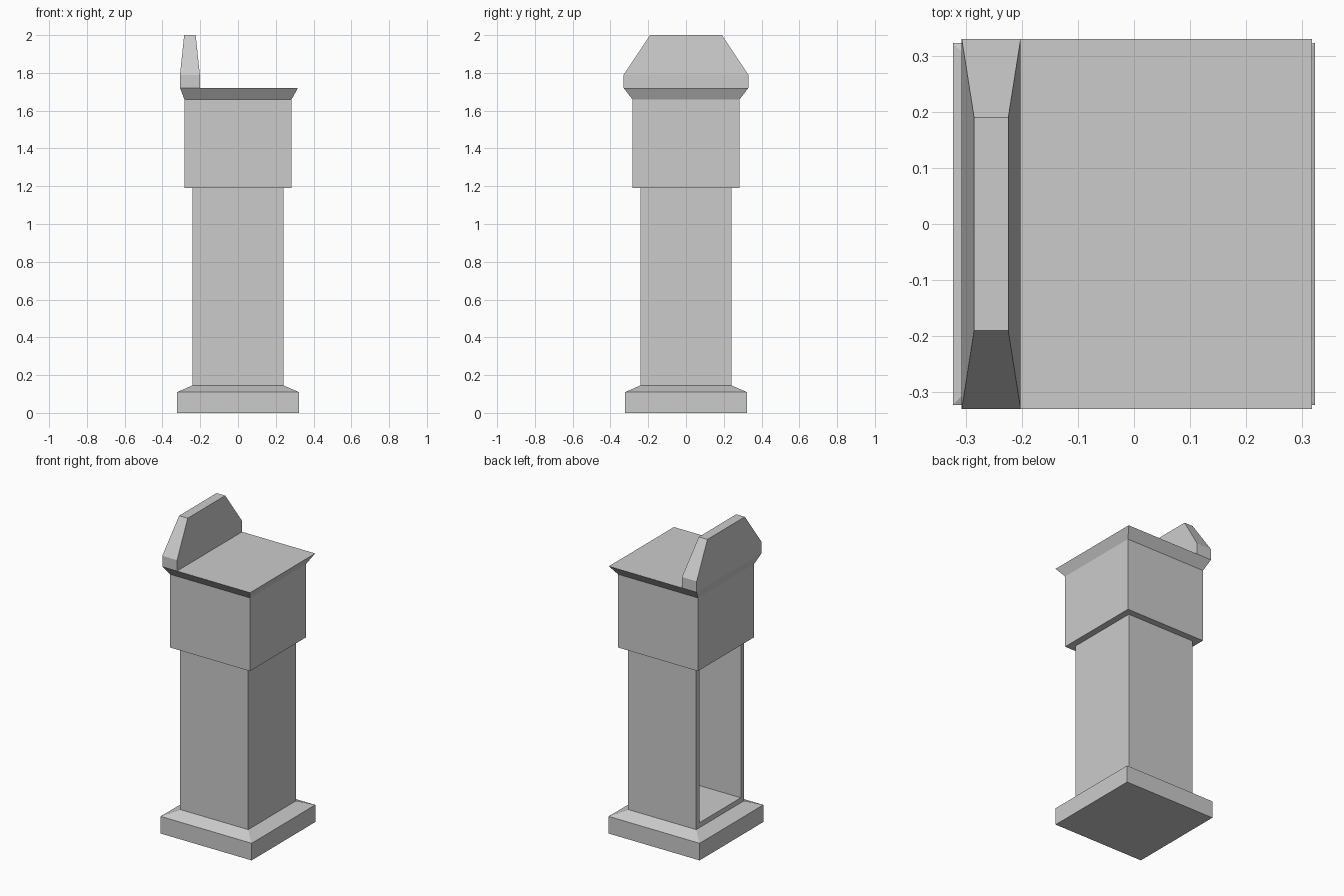
import bpy, bmesh

if "Cube" in bpy.data.objects:
    bpy.data.objects.remove(bpy.data.objects["Cube"])


def loft(name, sections, edit=None):
    """Stack rectangles (z, x_min, x_max, half_depth) into a closed solid."""
    bm = bmesh.new()
    rings = [[bm.verts.new(p) for p in ((x0, -d, z), (x1, -d, z), (x1, d, z), (x0, d, z))]
             for z, x0, x1, d in sections]
    bm.faces.new(rings[0][::-1])
    bm.faces.new(rings[-1])
    for low, high in zip(rings, rings[1:]):
        for i in range(4):
            j = (i + 1) % 4
            bm.faces.new((low[i], low[j], high[j], high[i]))
    bm.normal_update()
    if edit:
        edit(bm)
    mesh = bpy.data.meshes.new(name)
    bm.to_mesh(mesh)
    bm.free()
    obj = bpy.data.objects.new(name, mesh)
    bpy.context.collection.objects.link(obj)
    return obj


def square(z, h):
    return (z, -h, h, h)


def hollow_from_left(bm):
    """Inset the -x face and push it in, leaving a framed niche."""
    face = min(bm.faces, key=lambda f: f.calc_center_median().x)
    bmesh.ops.inset_region(bm, faces=[face], thickness=0.045)
    inner = bmesh.ops.extrude_discrete_faces(bm, faces=[face])["faces"][0]
    bmesh.ops.translate(bm, verts=inner.verts, vec=(0.44, 0, 0))


# Plinth with a sloped upper edge
loft("plinth", [square(0, 0.323), square(0.11, 0.323), square(0.145, 0.242)])

# Hollow shaft, open on the left side
loft("shaft", [square(0.145, 0.242), square(1.19, 0.242)], hollow_from_left)

# Wider head box
loft("head_box", [square(1.19, 0.284), square(1.66, 0.284)])

# Flared table top
loft("flared_top", [square(1.66, 0.284), (1.72, -0.307, 0.317, 0.33)])

# Tapered upright panel along the left edge
loft("back_panel", [(1.72, -0.307, -0.202, 0.33),
                    (1.79, -0.307, -0.202, 0.33),
                    (2.0, -0.285, -0.224, 0.19)])
